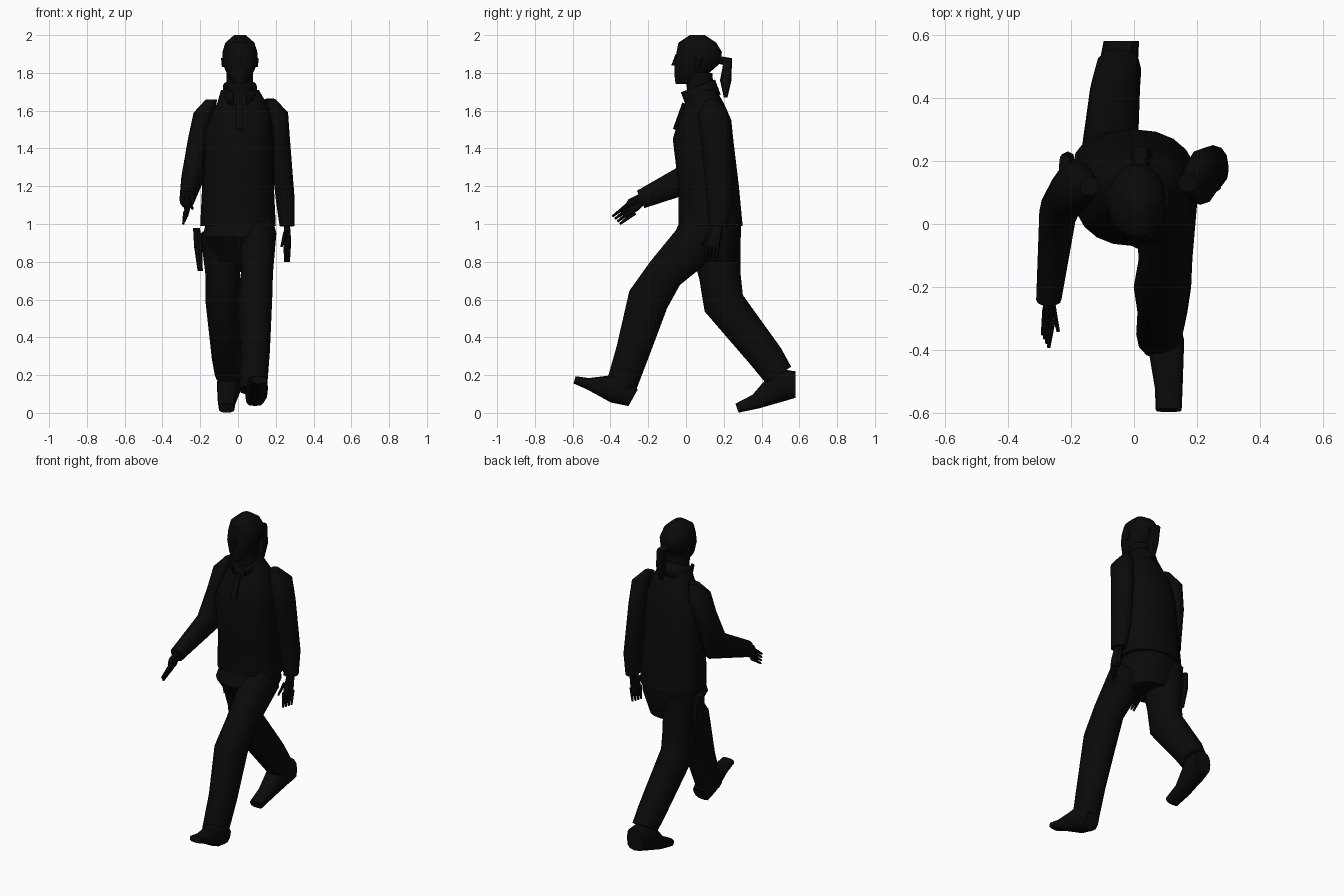
import bpy
import bmesh
from math import sin, cos, tau, radians
from mathutils import Vector

default_cube = bpy.data.objects.get("Cube")
if default_cube:
    bpy.data.objects.remove(default_cube, do_unlink=True)

black = bpy.data.materials.new("black")
black.use_nodes = True
shade = (0.003, 0.003, 0.003, 1)
black.diffuse_color = shade
black.node_tree.nodes["Principled BSDF"].inputs["Base Color"].default_value = shade

RIGHTWARD = Vector((1, 0, 0))
UPWARD = Vector((0, 0, 1))
parts = []


def finish(name, builder):
    """Turn a bmesh into a named object with outward normals."""
    bmesh.ops.recalc_face_normals(builder, faces=builder.faces)
    mesh = bpy.data.meshes.new(name)
    builder.to_mesh(mesh)
    builder.free()
    mesh.materials.append(black)
    part = bpy.data.objects.new(name, mesh)
    bpy.context.collection.objects.link(part)
    parts.append(part)
    return part


def rounded(value, power):
    """Square off a circle coordinate while keeping its sign."""
    return abs(value) ** power * (1 if value > 0 else -1)


def heading(centres, index):
    """Average path direction at a point, kept in the side plane."""
    total = Vector()
    for low in (index - 1, index):
        if 0 <= low < len(centres) - 1:
            total += (centres[low + 1] - centres[low]).normalized()
    total.x = 0
    return total.normalized()


def tube(name, path, aspect=1, extra=0, sides=12, power=0.9, level=False, open_front=False):
    """Skin ovals along path points (x, y, z, depth radius).

    The sideways radius is the depth radius times aspect, plus extra.
    """
    builder = bmesh.new()
    centres = [Vector(point[:3]) for point in path]
    rings = []
    for index, centre in enumerate(centres):
        radius = path[index][-1]
        along = UPWARD if level else heading(centres, index)
        depth = RIGHTWARD.cross(along) * radius
        width = RIGHTWARD * (radius * aspect + extra)
        ring = []
        for step in range(sides):
            angle = tau * step / sides
            offset = depth * rounded(cos(angle), power) + width * rounded(sin(angle), power)
            ring.append(builder.verts.new(centre + offset))
        rings.append(ring)
    for low, high in zip(rings, rings[1:]):
        for step in range(sides):
            if open_front and step in (0, sides - 1):
                continue
            following = (step + 1) % sides
            builder.faces.new((low[step], low[following], high[following], high[step]))
    if not open_front:
        builder.faces.new(rings[0])
        builder.faces.new(rings[-1])
    return finish(name, builder)


def finger(name, base, tip):
    """Tapered six-sided digit running from base to tip."""
    builder = bmesh.new()
    direction = tip - base
    made = bmesh.ops.create_cone(builder, cap_ends=True, segments=6, radius1=0.012,
                                 radius2=0.006, depth=direction.length)
    turn = direction.to_track_quat("Z", "Y").to_matrix()
    for vert in made["verts"]:
        vert.co = turn @ vert.co + (base + tip) / 2
    finish(name, builder)


def digits(side, knuckles, tips, spread, thumb_base, thumb_tip):
    """Fan four fingers evenly along the spread vector and add a thumb."""
    knuckles, tips, spread = Vector(knuckles), Vector(tips), Vector(spread)
    for number in range(4):
        fan = spread * (number / 1.5 - 1)
        finger(f"{side}_finger_{number + 1}", knuckles + fan, tips + fan)
    finger(f"{side}_thumb", Vector(thumb_base), Vector(thumb_tip))


# Jacket body
tube("jacket", [
    (0, .13, .99, .17),
    (0, .12, 1.2, .16),
    (0, .09, 1.45, .16),
    (.01, .1, 1.55, .14),
    (.02, .1, 1.64, .1),
    (.01, .09, 1.71, .07)], extra=.03, sides=20, level=True)

# Standing collar, open at the throat, and zip strip
collar = tube("collar", [
    (.01, .09, 1.65, .1),
    (.01, .06, 1.73, .1)], aspect=.9, sides=16, open_front=True)
cloth = collar.modifiers.new("cloth_thickness", "SOLIDIFY")
cloth.thickness = 0.008
tube("zip_strip", [
    (.01, -.06, 1.5, .01),
    (.01, -.01, 1.64, .01)], extra=.01, sides=6)

# Neck, head and face
tube("neck", [(.01, .08, 1.62, .07), (.01, .07, 1.8, .07)], level=True)
tube("head", [
    (.01, -.02, 1.74, .035),
    (.01, .02, 1.78, .08),
    (.01, .06, 1.85, .12),
    (.01, .07, 1.91, .12),
    (.01, .06, 1.96, .1),
    (.01, .06, 2, .04)], aspect=.77, sides=16, level=True)
tube("nose", [(.01, -.05, 1.9, .005), (.01, -.06, 1.84, .018)], sides=6, level=True)
for side, sign in (("left", 1), ("right", -1)):
    ear_x = .01 + sign * .09
    tube(f"{side}_ear", [(ear_x, .06, 1.83, .01), (ear_x, .07, 1.88, .02)],
         aspect=.5, sides=8, level=True)

# Tied-back hair
tube("ponytail", [
    (.02, .17, 1.87, .02),
    (.02, .22, 1.86, .03),
    (.03, .21, 1.76, .03),
    (.03, .21, 1.67, .01)], sides=8)

# Trousers: hips, forward left leg, trailing right leg
tube("trouser_hips", [
    (0, .13, 1.02, .16),
    (0, .11, .93, .18),
    (0, .14, .8, .12)], extra=.01, sides=18, level=True)
tube("left_trouser_leg", [
    (.1, .1, .95, .13),
    (.1, -.11, .74, .1),
    (.09, -.2, .6, .11),
    (.09, -.28, .33, .09),
    (.08, -.35, .12, .08)], aspect=.6, extra=.025)
tube("right_trouser_leg", [
    (-.09, .15, .95, .14),
    (-.08, .18, .72, .11),
    (-.08, .2, .58, .11),
    (-.06, .43, .29, .09),
    (-.05, .49, .2, .08)], aspect=.6, extra=.025)

# Shoes, skinned from heel to toe
tube("left_shoe", [
    (.09, -.28, .08, .05),
    (.1, -.37, .13, .08),
    (.11, -.52, .155, .03),
    (.11, -.59, .175, .02)], aspect=.3, extra=.035, power=.7)
tube("right_shoe", [
    (-.04, .58, .15, .07),
    (-.05, .5, .15, .09),
    (-.06, .37, .06, .04),
    (-.06, .27, .025, .025)], aspect=.3, extra=.035, power=.7)

# Sleeves
tube("left_sleeve", [
    (.17, .13, 1.66, .03),
    (.21, .14, 1.59, .08),
    (.22, .16, 1.45, .08),
    (.25, .18, 1.13, .07),
    (.26, .17, .99, .05)], aspect=.5, extra=.015)
tube("right_sleeve", [
    (-.14, .12, 1.66, .03),
    (-.18, .12, 1.59, .08),
    (-.21, .1, 1.45, .08),
    (-.24, .04, 1.25, .09),
    (-.27, -.24, 1.13, .05)], aspect=.5, extra=.015)

# Hands
tube("left_palm", [
    (.26, .17, 1, .03),
    (.26, .15, .93, .04),
    (.26, .14, .88, .04)], aspect=.5, sides=8)
digits("left", (.26, .14, .89), (.26, .13, .8), (.01, .03, 0),
       (.25, .12, .95), (.23, .08, .88))
tube("right_palm", [
    (-.27, -.23, 1.135, .03),
    (-.27, -.28, 1.1, .04),
    (-.27, -.3, 1.08, .03)], aspect=.5, sides=8)
digits("right", (-.27, -.29, 1.08), (-.28, -.37, 1.02), (-.01, .02, -.02),
       (-.26, -.25, 1.12), (-.24, -.34, 1.08))

# Hip holster
tube("holster", [
    (-.22, .18, .98, .04),
    (-.21, .18, .88, .05),
    (-.2, .18, .75, .03)], aspect=.45, sides=8, power=.6)

# Smooth shading that keeps creases
bpy.ops.object.select_all(action="DESELECT")
for part in parts:
    part.select_set(True)
bpy.context.view_layer.objects.active = parts[0]
bpy.ops.object.shade_smooth_by_angle(angle=radians(40))
